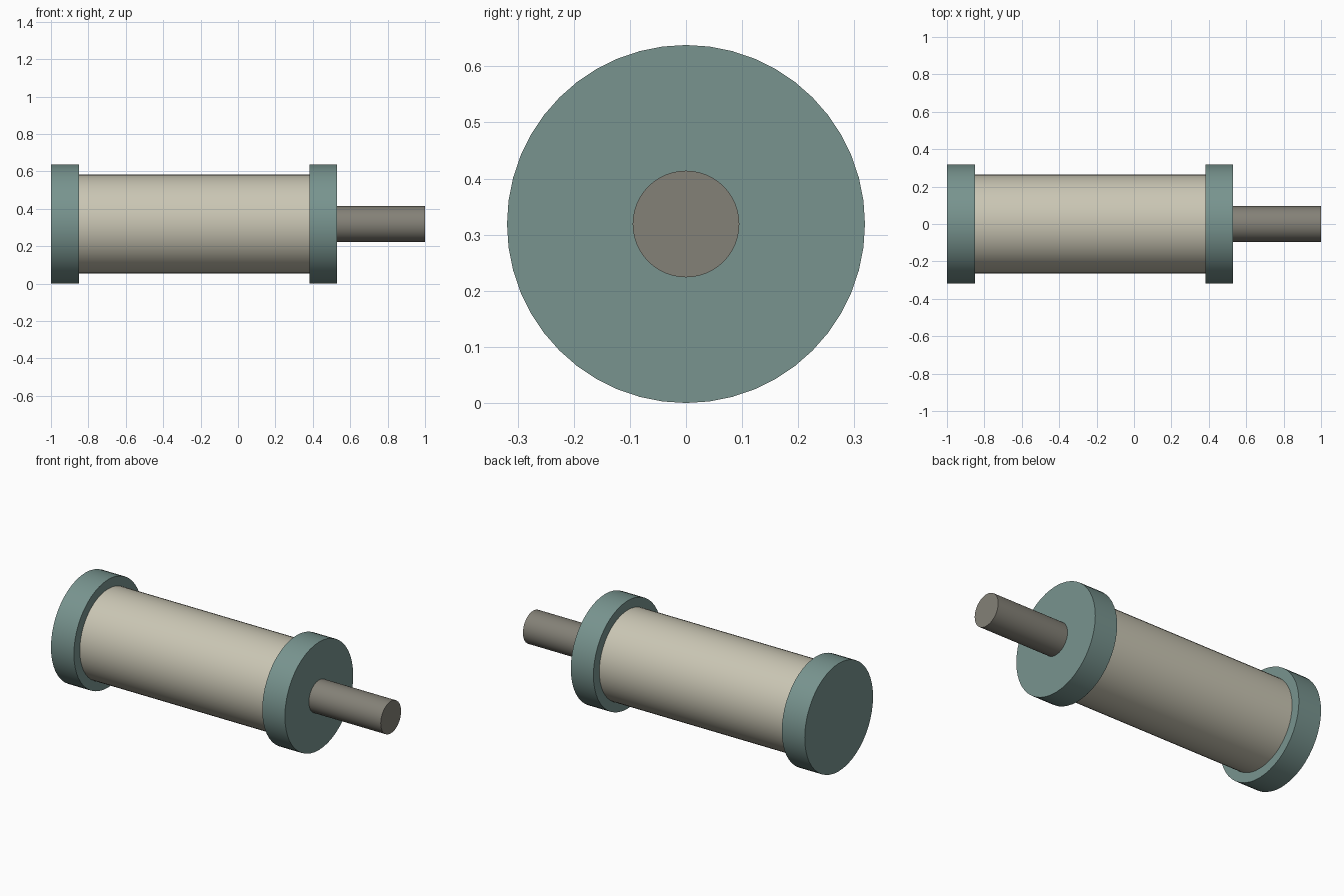
import bpy
import math

if "Cube" in bpy.data.objects:
    bpy.data.objects.remove(bpy.data.objects["Cube"])

AXIS_Z = 0.319


def material(name, rgb):
    """Flat colour given as sRGB 0-255, stored as linear."""
    m = bpy.data.materials.new(name)
    lin = [((c / 255 + 0.055) / 1.055) ** 2.4 for c in rgb]
    m.diffuse_color = (*lin, 1)
    m.use_nodes = True
    m.node_tree.nodes["Principled BSDF"].inputs["Base Color"].default_value = m.diffuse_color
    return m


teal = material("teal_paint", (120, 148, 143))
cream = material("cream_paint", (202, 198, 180))
steel = material("dark_steel", (132, 129, 119))


def cylinder(name, x0, x1, radius, mat, sides=48):
    """Closed cylinder lying along x from x0 to x1."""
    bpy.ops.mesh.primitive_cylinder_add(
        vertices=sides, radius=radius, depth=x1 - x0,
        location=((x0 + x1) / 2, 0, AXIS_Z), rotation=(0, math.pi / 2, 0))
    ob = bpy.context.object
    ob.name = name
    ob.data.materials.append(mat)
    bpy.ops.object.shade_smooth_by_angle(angle=math.radians(30))
    return ob


# Barrel, its two end collars and the piston rod
cylinder("barrel", -0.85, 0.382, 0.264, cream)
cylinder("rear_collar", -1.0, -0.85, 0.319, teal)
cylinder("front_collar", 0.382, 0.53, 0.319, teal)
cylinder("piston_rod", 0.53, 1.0, 0.095, steel)
